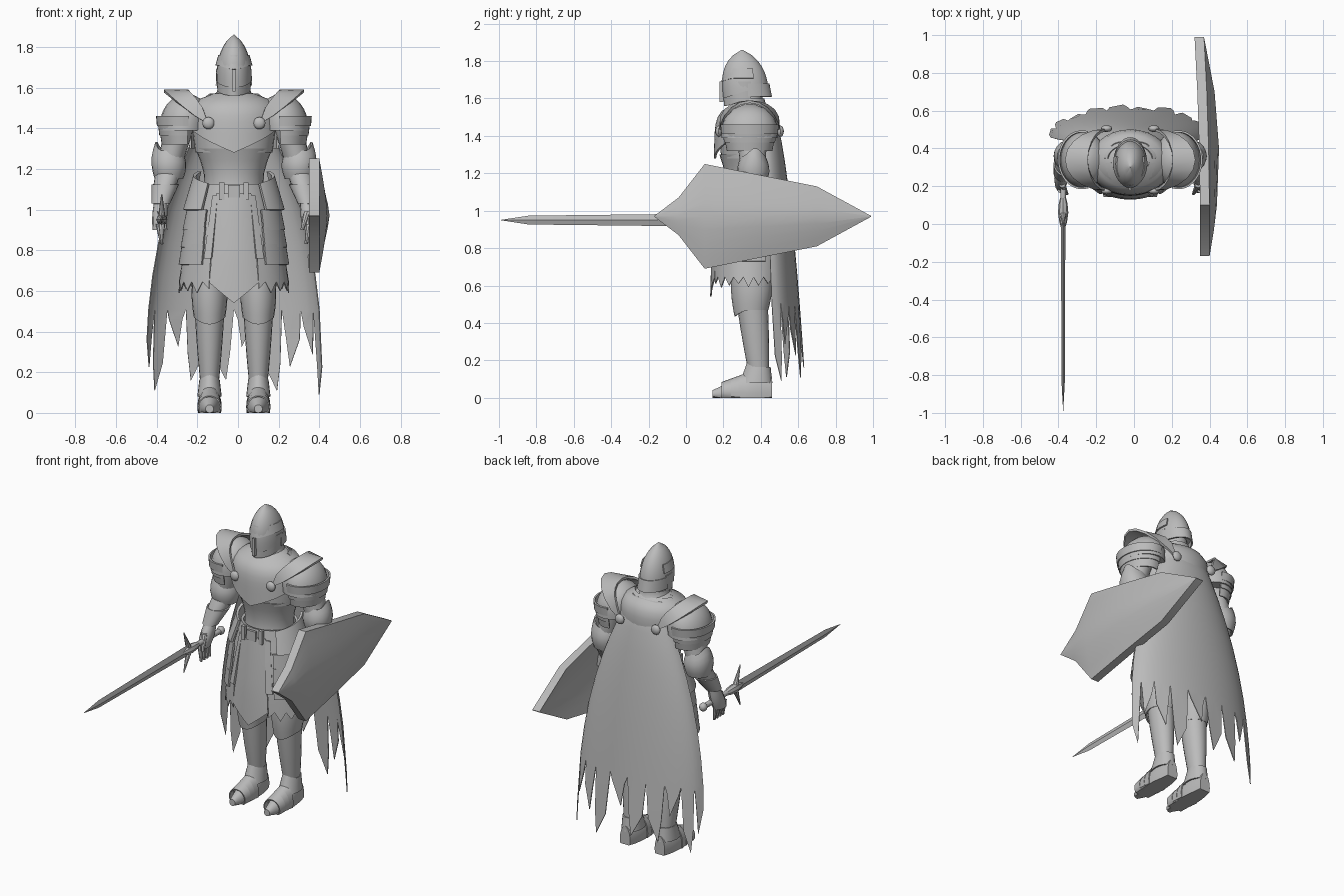
import bpy, bmesh
from math import sin, cos, radians, pi
from mathutils import Matrix, Vector

if "Cube" in bpy.data.objects:
    bpy.data.objects.remove(bpy.data.objects["Cube"])

GREY = (.5, .5, .5, 1)
steel = bpy.data.materials.new("plain grey")
steel.use_nodes = True
steel.diffuse_color = GREY
steel.node_tree.nodes["Principled BSDF"].inputs["Base Color"].default_value = GREY

# Figure's middle plane and left-side joints, measured from that plane
CENTRE_X = -.02
BODY_Y = .34
SHOULDER = Vector((.26, .35, 1.44))
ELBOW = Vector((.32, .36, 1.2))
WRIST = Vector((.36, .27, 1.03))
KNUCKLE = Vector((.37, .22, .9))
HIP = Vector((.1, BODY_Y, 1))
KNEE = Vector((.12, .35, .55))
ANKLE = Vector((.12, .39, .12))
SWORD_X = -.355
SWORD_Z = .95


def up(distance):
    return Vector((0, 0, distance))


def body(z):
    return Vector((0, BODY_Y, z))


def head(z):
    return Vector((0, .32, z))


def front(degrees):
    return max(0, cos(radians(degrees)))


def finish(name, bm, pair=False):
    """Make the object, or a left and right pair, smooth with sharp creases."""
    bmesh.ops.remove_doubles(bm, verts=bm.verts[:], dist=.0005)
    bmesh.ops.recalc_face_normals(bm, faces=bm.faces[:])
    for face in bm.faces:
        face.smooth = True
    for edge in bm.edges:
        if len(edge.link_faces) == 2 and edge.calc_face_angle(0) > radians(35):
            edge.smooth = False
    for prefix in (("left_", "right_") if pair else ("",)):
        if prefix == "right_":
            bmesh.ops.scale(bm, vec=(-1, 1, 1), verts=bm.verts[:])
            bmesh.ops.reverse_faces(bm, faces=bm.faces[:])
        mesh = bpy.data.meshes.new(prefix + name)
        bm.to_mesh(mesh)
        mesh.materials.append(steel)
        part = bpy.data.objects.new(prefix + name, mesh)
        part.location.x = CENTRE_X
        bpy.context.collection.objects.link(part)
    bm.free()


def grid(bm, rows, closed=False):
    verts = [[bm.verts.new(point) for point in row] for row in rows]
    count = len(verts[0])
    for a, b in zip(verts, verts[1:]):
        for i in range(count if closed else count - 1):
            j = (i + 1) % count
            bm.faces.new((a[i], a[j], b[j], b[i]))
    return verts


def thicken(bm, thickness):
    bmesh.ops.recalc_face_normals(bm, faces=bm.faces[:])
    bmesh.ops.solidify(bm, geom=bm.faces[:], thickness=thickness)


def shell(name, start, end, r0=0, r1=0, depth=(1, 1), bulge=0, profile=None, span=None, sides=20,
          steps=5, thick=0, hem=None, keel=0, pair=False, lying=False):
    """Tapered elliptical tube or arc; angle 0 faces the front, 90 the left."""
    bm = bmesh.new()
    first, last = span or (0, 360)
    rows = []
    for k in range(steps + 1):
        u = k / steps
        centre = start.lerp(end, u)
        r = profile(u) if profile else r0 + (r1 - r0) * u + bulge * sin(pi * u)
        ry = r * (depth[0] + (depth[1] - depth[0]) * u)
        row = []
        for i in range(sides + bool(span)):
            degrees = first + (last - first) * i / sides
            side = r * sin(radians(degrees))
            ahead = -ry * cos(radians(degrees)) - keel * front(degrees) ** 8
            point = centre + Vector((side, 0, ahead) if lying else (side, ahead, 0))
            if hem:
                point.z += hem(degrees, u, i)
            point.z = max(point.z, 0)
            row.append(point)
        rows.append(row)
    verts = grid(bm, rows, not span)
    if thick:
        thicken(bm, thick)
    elif not span:
        bm.faces.new(verts[0])
        bm.faces.new(verts[-1])
    finish(name, bm, pair)


def box(name, centre, size, pair=False):
    bm = bmesh.new()
    bmesh.ops.create_cube(bm, size=1, matrix=Matrix.Translation(centre) @ Matrix.Diagonal((*size, 1)))
    finish(name, bm, pair)


def ball(name, centre, size, pair=False):
    bm = bmesh.new()
    bmesh.ops.create_uvsphere(bm, u_segments=12, v_segments=8, radius=1,
                              matrix=Matrix.Translation(centre) @ Matrix.Diagonal((*size, 1)))
    finish(name, bm, pair)


# Helmet with pointed skull, keeled visor and brow
shell("helmet", head(1.6), Vector((0, .3, 1.86)), profile=lambda u: .085 * (1 - u ** 3) ** .8 + .002, depth=(1.4, 1.5),
      steps=9, hem=lambda d, u, i: (1 - u) ** 4 * .04 * (1 - front(d)))
shell("visor", head(1.56), head(1.69), .082, .088, depth=(1.25, 1.25), span=(-105, 105), thick=.008, keel=.014,
      hem=lambda d, u, i: (1 - u) * .03 * (1 - front(d)))
shell("brow", head(1.71), head(1.76), .091, .077, depth=(1.35, 1.4), span=(-110, 110), thick=.008, keel=.008,
      hem=lambda d, u, i: -.02 * (1 - u) * front(d) ** 4)
shell("helmet_neck_guard", head(1.61), head(1.68), .09, .087, depth=(1.55, 1.45), span=(95, 265), thick=.008)
box("nasal", (0, .19, 1.635), (.016, .02, .11))
shell("neck", body(1.5), body(1.65), .075, .065)
shell("gorget", body(1.53), body(1.6), .12, .08, bulge=-.01, thick=.008)

# Torso and cuirass
shell("abdomen", body(1), body(1.3), .17, .19, depth=(.9, .85), bulge=-.035, sides=28)
shell("chest", body(1.28), body(1.58), profile=lambda u: (.19 + .04 * u) * (1 - .9 * u ** 6) ** .5,
      depth=(.8, .75), sides=28, steps=8)
shell("breastplate", body(1.28), body(1.57), profile=lambda u: .23 * (1 - .8 * u ** 6) ** .5, depth=(.83, .8),
      span=(-80, 80), sides=24, steps=8, thick=.012, hem=lambda d, u, i: .14 * (1 - u) ** 2 * abs(d) / 80)
shell("back_plate", body(1.3), body(1.57), profile=lambda u: .22 * (1 - .7 * u ** 5) ** .5, depth=(.75, .7),
      span=(95, 265), thick=.01)


# Cape with torn strips; u runs from the collar to the lowest point
def cape_point(t, u):
    half = .1 + .34 * (1 - (1 - u) ** 2.5)
    edge = .41 + .05 * u
    back = .44 + .2 * u ** .5
    angle = radians(85 * t)
    return Vector((half * sin(angle), edge + (back - edge) * cos(angle), 1.56 - 1.5 * u))


STRIPS = 10
columns = [i / STRIPS - 1 for i in range(2 * STRIPS + 1)]
bm = bmesh.new()
hem_row = grid(bm, [[cape_point(t, .7 * (k / 8) ** 1.3) for t in columns] for k in range(9)])[-1]
for i in range(STRIPS):
    left, middle, right = columns[2 * i:2 * i + 3]
    tip = .9 + .08 * cos(4 * (STRIPS - 1 - i))
    low = [bm.verts.new(cape_point(t, tip - .09)) for t in (left + .03, right - .03)]
    point = bm.verts.new(cape_point(middle + .04 * (-1) ** i, tip))
    bm.faces.new((*hem_row[2 * i:2 * i + 3], low[1], low[0]))
    bm.faces.new((low[0], low[1], point))
thicken(bm, .005)
finish("cape", bm)

# Pauldrons: dome, hanging lames, upturned flange and rivets
shell("pauldron", Vector((.25, BODY_Y, 1.39)), Vector((.23, BODY_Y, 1.57)), depth=(1.25, 1.25), steps=7,
      profile=lambda u: .12 * (1 - .95 * u ** 3) ** .6, pair=True)
for k in range(3):
    top = Vector((.255, BODY_Y, 1.46 - .045 * k))
    shell("pauldron_lame_%d" % (k + 1), top, top - up(.05), .128 - .01 * k, .124 - .012 * k, depth=(1.22, 1.22),
          span=(-15, 195), steps=1, thick=.01, pair=True)
bm = bmesh.new()
arch = [k / 10 * pi for k in range(11)]
grid(bm, [[(.125 + reach * sin(a), BODY_Y - .165 * cos(a), 1.42 + .17 * abs(sin(a)) ** power) for a in arch]
          for reach, power in ((.1, .6), (.22, 1.2))])
thicken(bm, .014)
finish("pauldron_flange", bm, True)
for end, offset in (("front", -.165), ("back", .165)):
    ball("pauldron_rivet_" + end, (.125, BODY_Y + offset, 1.425), (.03, .018, .03), True)

# Arms and gauntlets
shell("upper_arm", SHOULDER, ELBOW, .075, .06, depth=(1.1, 1.1), pair=True)
shell("elbow_guard", ELBOW + up(.09), ELBOW - up(.05), .066, .07, bulge=.018, thick=.008, pair=True,
      hem=lambda d, u, i: .045 * front(d - 100) ** 4 * (1 - u))
shell("forearm", ELBOW, WRIST, .062, .04, depth=(1.1, 1.1), bulge=.005, pair=True)
shell("gauntlet_cuff", ELBOW.lerp(WRIST, .45), WRIST, .068, .046, thick=.008, pair=True)
shell("hand", WRIST, KNUCKLE, .034, .03, depth=(1.2, 1.7), bulge=.005, sides=12, pair=True)
for k in range(4):
    knuckle = KNUCKLE + Vector((0, .028 * k - .04, .03))
    shell("finger_%d" % (k + 1), knuckle, knuckle - Vector((.015, .008, .1)), .016, .008, sides=8, pair=True)
shell("thumb", WRIST - Vector((0, .06, .04)), WRIST - Vector((.025, .11, .13)), .018, .008, sides=8, pair=True)

# Belt, hip plates, skirt, tassets and tabard
shell("belt", body(1.125), body(1.06), .165, .185, depth=(.94, .9), sides=28, steps=1, thick=.015)
box("belt_loop", (.06, .172, 1.09), (.025, .02, .085), True)
box("belt_buckle", (0, .165, 1.09), (.06, .016, .06))
shell("hip_plate", body(1.16), body(1), .2, .25, depth=(.82, .82), span=(40, 120), thick=.015, pair=True,
      hem=lambda d, u, i: .03 * (d / 40 - 2) * (1 - u))
shell("side_skirt", body(1.08), body(.61), .175, .272, depth=(.92, .76), bulge=.015, span=(27, 165), sides=18,
      thick=.006, pair=True, hem=lambda d, u, i: (.035 if i % 2 else -.01 * (i % 3)) * (u == 1))
for k in range(3):
    shell("tasset_%d" % (k + 1), body(1 - .085 * k), body(.9 - .085 * k), .232 + .012 * k, .252 + .01 * k,
          depth=(.87, .83), span=(36, 112), steps=1, thick=.012, pair=True)
shell("hanging_strap", body(1.07), body(.76), .19, .265, depth=(.92, .82), span=(25, 34), sides=3, thick=.012, pair=True)
shell("tabard", body(1.08), body(.64), .18, .26, depth=(.93, .78), span=(-27, 27), sides=10, thick=.008,
      hem=lambda d, u, i: -.1 * (1 - abs(d) / 27) * (u == 1))

# Legs and boots
shell("thigh", HIP, KNEE, .09, .08, depth=(1.2, 1.25), bulge=.01, pair=True)
shell("knee_guard", KNEE + up(.09), KNEE - up(.08), .086, .077, depth=(1.28, 1.18), bulge=.006, thick=.008, pair=True,
      hem=lambda d, u, i: (.02 - .055 * u) * front(d) ** 2)
shell("greave", KNEE, ANKLE, .076, .043, depth=(1.12, 1.22), bulge=.003, pair=True)
shell("ankle_guard", ANKLE + up(.045), ANKLE - Vector((0, .015, .04)), .05, .06, depth=(1.25, 1.45), thick=.008,
      pair=True, hem=lambda d, u, i: .03 * (1 - u) * front(d) ** 4)
shell("boot", Vector((.12, .46, .03)), Vector((.12, .142, .02)), .035, .02, depth=(2.4, 1), bulge=.027,
      steps=8, lying=True, pair=True)
for k in range(3):
    heel = Vector((.12, .32 - .04 * k, .03))
    shell("boot_lame_%d" % (k + 1), heel, heel - Vector((0, .05, 0)), .06, .057, depth=(1.7 - .25 * k, 1.45 - .25 * k),
          steps=1, thick=.006, lying=True, pair=True)


# Sword held forward in the right hand
def sword(y, rise=0):
    return Vector((SWORD_X, y, SWORD_Z + rise))


shell("sword_blade", sword(.05), sword(-.99), profile=lambda u: .012 * (1 - .35 * u) * min(1, 7 * (1 - u) + .05),
      depth=(2.8, 2.8), sides=4, steps=7, lying=True)
for label, side in (("upper", 1), ("lower", -1)):
    shell("sword_guard_" + label, sword(.055), sword(0, side * .125), .02, .003, sides=8)
shell("sword_collar", sword(.16), sword(-.04), .01, .005, bulge=.02, sides=8, steps=4, lying=True)
shell("sword_grip", sword(.36), sword(.05), .016, .015, sides=12, lying=True)
ball("sword_pommel", sword(.365), (.024, .024, .026))

# Shield: ridged kite plate on the left arm, pointing backward
bm = bmesh.new()
rows = []
for y, half in ((-.17, .002), (-.04, .1), (.1, .28), (.4, .22), (.7, .16), (.99, .002)):
    rim = .4 - .03 * max(0, y) ** 2 - CENTRE_X
    ridge = .055 * (1 - ((y - .41) / .58) ** 2)
    rows.append([(rim + ridge * (1 - abs(h / 4) ** 1.4), y, .97 + half * h / 4) for h in range(-4, 5)])
grid(bm, rows)
back = bmesh.ops.extrude_face_region(bm, geom=bm.faces[:], use_keep_orig=True)
bmesh.ops.translate(bm, vec=(-.05, 0, 0), verts=[v for v in back["geom"] if isinstance(v, bmesh.types.BMVert)])
finish("shield", bm)
box("shield_strap", (.395, .3, 1.05), (.06, .035, .13))
